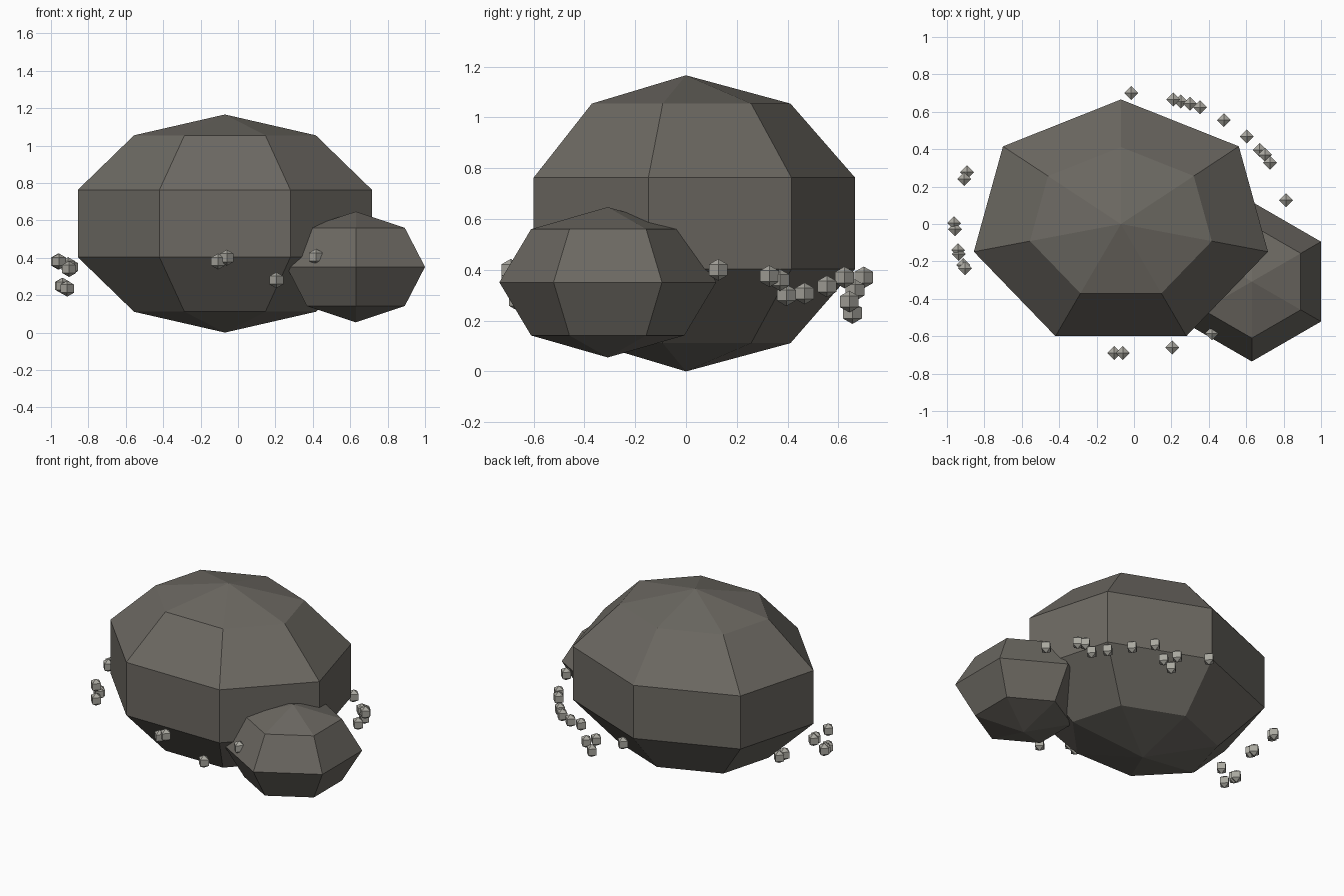
import bpy
from math import radians
from mathutils import Matrix
import bmesh

if "Cube" in bpy.data.objects:
    bpy.data.objects.remove(bpy.data.objects["Cube"])


def material(name, rgb):
    m = bpy.data.materials.new(name)
    m.diffuse_color = (*rgb, 1)
    m.use_nodes = True
    m.node_tree.nodes["Principled BSDF"].inputs["Base Color"].default_value = m.diffuse_color
    return m


def stone(name, segments, rings, radii, centre, turn, mat):
    """Low-poly flat-shaded UV sphere, rotated about z and then scaled."""
    bm = bmesh.new()
    bmesh.ops.create_uvsphere(bm, u_segments=segments, v_segments=rings, radius=1)
    # bring one vertex column onto +x, then turn it to the wanted direction
    col = max(bm.verts, key=lambda v: v.co.x ** 2 + v.co.y ** 2).co
    from_x = Matrix.Rotation(-col.xy.angle_signed((1, 0)), 4, 'Z')
    bm.transform(Matrix.Rotation(radians(turn), 4, 'Z') @ from_x)
    bm.transform(Matrix.Diagonal((*radii, 1)))
    bmesh.ops.recalc_face_normals(bm, faces=bm.faces)
    me = bpy.data.meshes.new(name)
    bm.to_mesh(me)
    bm.free()
    me.materials.append(mat)
    ob = bpy.data.objects.new(name, me)
    ob.location = centre
    bpy.context.collection.objects.link(ob)
    return ob


def fix_turn(ob, segments, turn):
    """Snap the widest column exactly to the wanted heading."""
    return ob


rock = material("rock_grey", (0.15, 0.14, 0.122))
light = material("pebble_grey", (0.40, 0.39, 0.35))

# Main boulder and the smaller one leaning on it
stone("large_boulder", 7, 5, (0.848, 0.70, 0.583), (-0.07, 0, 0.583), 90, rock)
stone("small_boulder", 6, 4, (0.427, 0.427, 0.296), (0.63, -0.308, 0.351), 90, rock)

# Ring of pebbles around the waist
pebbles = [
    (-0.015, 0.70, 0.37), (0.21, 0.665, 0.32), (0.25, 0.655, 0.23),
    (0.30, 0.643, 0.275), (0.353, 0.624, 0.37), (0.48, 0.555, 0.335),
    (0.603, 0.467, 0.307), (0.672, 0.395, 0.30), (0.70, 0.37, 0.36),
    (0.727, 0.328, 0.375), (0.813, 0.127, 0.40), (0.417, -0.585, 0.405),
    (0.205, -0.66, 0.28), (-0.06, -0.69, 0.40), (-0.106, -0.69, 0.38),
    (-0.903, -0.237, 0.34), (-0.913, -0.22, 0.235), (-0.937, -0.16, 0.25),
    (-0.94, -0.14, 0.25), (-0.957, -0.027, 0.38), (-0.962, 0.005, 0.38),
    (-0.908, 0.24, 0.36), (-0.893, 0.277, 0.35),
]
for i, p in enumerate(pebbles):
    stone(f"pebble_{i + 1}", 4, 3, (0.043,) * 3, p, 0, light)
